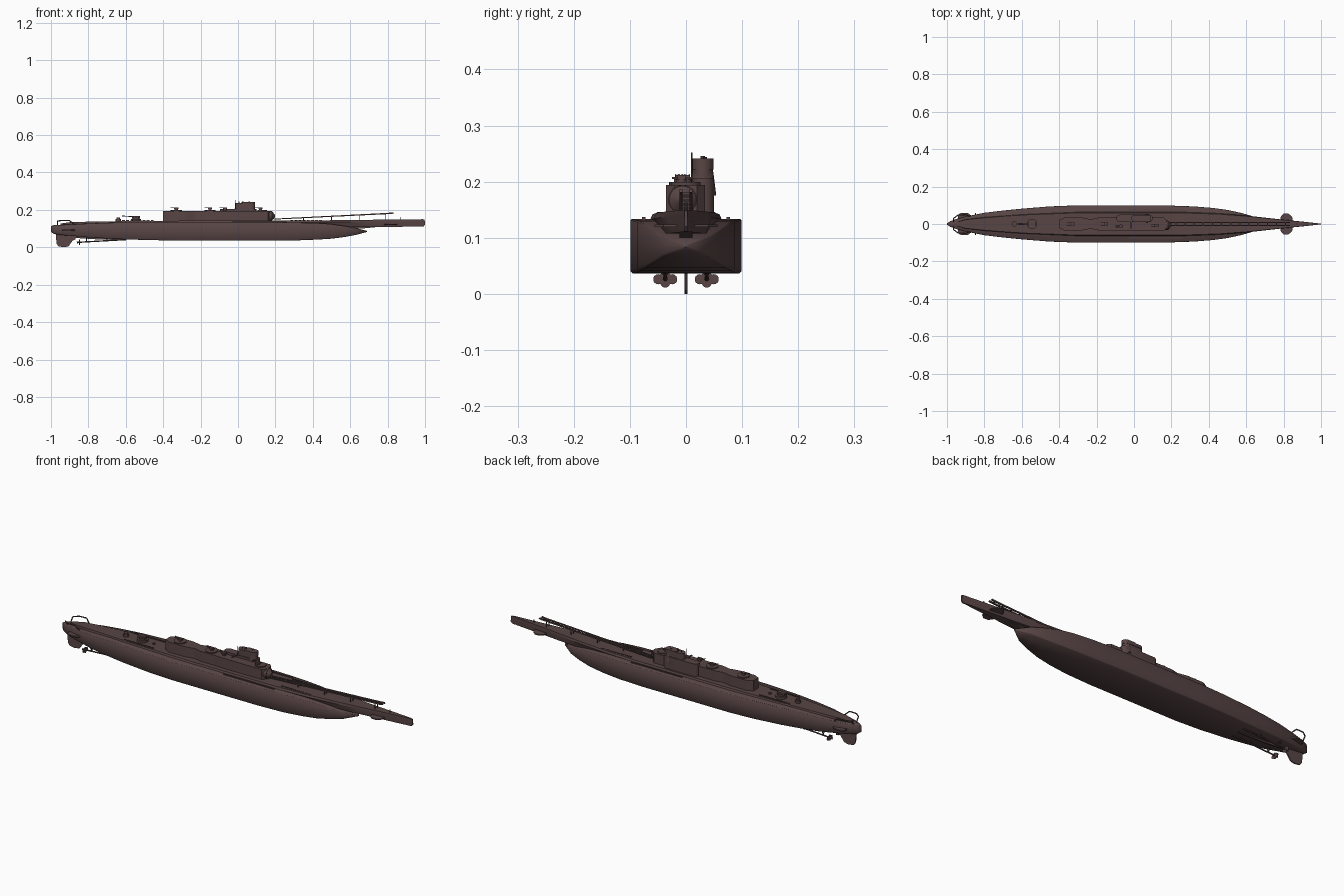
import bpy, bmesh, math
from mathutils import Vector, Matrix

paint = bpy.data.materials.new("dark brown paint")
paint.diffuse_color = (0.098, 0.059, 0.059, 1)


def finish(name, bm, smooth=30):
    bmesh.ops.recalc_face_normals(bm, faces=bm.faces)
    me = bpy.data.meshes.new(name)
    bm.to_mesh(me)
    bm.free()
    me.materials.append(paint)
    ob = bpy.data.objects.new(name, me)
    bpy.context.collection.objects.link(ob)
    bpy.ops.object.select_all(action='DESELECT')
    ob.select_set(True)
    bpy.context.view_layer.objects.active = ob
    if smooth:
        bpy.ops.object.shade_smooth_by_angle(angle=math.radians(smooth))
    return ob


def loft(name, sections, smooth=30):
    bm = bmesh.new()
    rings = [[bm.verts.new(p) for p in s] for s in sections]
    n = len(rings[0])
    for a, b in zip(rings, rings[1:]):
        for i in range(n):
            j = (i + 1) % n
            bm.faces.new((a[i], a[j], b[j], b[i]))
    bm.faces.new(rings[0])
    bm.faces.new(rings[-1])
    return finish(name, bm, smooth)


def box(name, x0, x1, y0, y1, z0, z1):
    return loft(name, [[(x, y0, z0), (x, y1, z0), (x, y1, z1), (x, y0, z1)] for x in (x0, x1)], 0)


def rod(name, a, b, r, r2=None, n=12):
    a, b = Vector(a), Vector(b)
    d = b - a
    bm = bmesh.new()
    m = Matrix.Translation((a + b) / 2) @ d.to_track_quat('Z', 'Y').to_matrix().to_4x4()
    bmesh.ops.create_cone(bm, cap_ends=True, segments=n, radius1=r, radius2=r if r2 is None else r2,
                          depth=d.length, matrix=m)
    return finish(name, bm)


def drum(name, x, y, z0, z1, r, r2=None, n=24):
    return rod(name, (x, y, z0), (x, y, z1), r, r2, n)


def plate(name, outline, axis, c0, c1, smooth=0):
    """Extrude a 2D outline along z (xy outline) or y (xz outline)."""
    f = (lambda p, c: (p[0], p[1], c)) if axis == 'z' else (lambda p, c: (p[0], c, p[1]))
    return loft(name, [[f(p, c) for p in outline] for c in (c0, c1)], smooth)


def capsule(x0, x1, y, r, n=10):
    pts = []
    for cx, s in ((x1 - r, -90), (x0 + r, 90)):
        for i in range(n + 1):
            t = math.radians(s + 180 * i / n)
            pts.append((cx + r * math.cos(t), y + r * math.sin(t)))
    return pts


# Main hull: broad box-like section tapering to both ends (x, half width, bottom, top)
hull = [(-1, .003, .082, .113), (-.985, .014, .072, .118), (-.95, .027, .066, .12), (-.9, .04, .062, .122),
        (-.8, .06, .053, .127), (-.7, .072, .047, .131), (-.6, .082, .042, .133), (-.45, .094, .038, .133),
        (-.32, .099, .036, .133), (.18, .099, .036, .133), (.32, .094, .037, .132), (.42, .086, .041, .13),
        (.5, .075, .046, .124), (.57, .06, .055, .114), (.63, .043, .066, .103), (.69, .004, .082, .088)]


def hull_ring(x, w, b, t):
    c, h = min(.004, w * .3), (t - b)
    half = [(w - c, b), (w, b + c), (w, b + h * .5), (w, t - c * .5), (w - c * .5, t)]
    return [(x, y, z) for y, z in half] + [(x, -y, z) for y, z in reversed(half)]


loft("main_hull", [hull_ring(*s) for s in hull], 80)

# Deck casing and long knife-like bow (x, half width, bottom, top)
casing = [(-.95, .01, .11, .127), (-.9, .025, .11, .134), (-.8, .036, .11, .137), (-.6, .052, .11, .14),
          (-.3, .064, .11, .142), (.25, .064, .11, .142), (.45, .057, .11, .144), (.6, .045, .108, .146),
          (.7, .034, .108, .147), (.8, .023, .109, .148), (.9, .013, .11, .149), (.99, .003, .111, .15)]
loft("deck_casing", [[(x, -w * .8, b), (x, w * .8, b), (x, w, t - .01), (x, w * .93, t),
                      (x, -w * .93, t), (x, -w, t - .01)] for x, w, b, t in casing])
plate("stem", [(.975, .11), (.992, .111), (1, .12), (.998, .148), (.975, .15)], 'y', -.003, .003)
# Keel of the bow sloping down onto the hull nose
plate("bow_keel", [(.4, .12), (.78, .112), (.66, .1), (.55, .095), (.4, .08)], 'y', -.012, .012)

# Hangar deckhouse with rounded gun platforms
plate("deckhouse", [(-.4, -.02), (-.37, -.035), (-.28, -.035), (-.23, -.025), (-.19, -.034), (-.11, -.034),
                    (-.06, -.036), (.16, -.036), (.175, -.02), (.175, .02), (.16, .034), (-.11, .034),
                    (-.19, .034), (-.23, .025), (-.28, .035), (-.37, .035), (-.4, .02)], 'z', .138, .194)
rod("hangar_door", (.165, -.006, .168), (.182, -.006, .168), .026, n=24)
rod("hangar_door_cone", (.182, -.006, .168), (.198, -.006, .168), .024, .006, 24)
for x, r in ((-.33, .03), (-.15, .03), (.13, .026)):
    drum("gun_platform", x, 0, .19, .199, r)


def gun(x, y, z, s=1.0):
    drum("gun_pedestal", x, y, z, z + .008 * s, .009 * s)
    box("gun_mount", x - .011 * s, x + .011 * s, y - .007 * s, y + .007 * s, z + .006 * s, z + .014 * s)
    for dy in (-.006, 0, .006):
        rod("gun_barrel", (x, y + dy * s, z + .011 * s), (x - .03 * s, y + dy * s, z + .014 * s), .0014 * s, n=6)


for x, y in ((-.33, 0), (-.15, 0), (-.07, -.012), (.12, -.008)):
    gun(x, y, .198)

# Conning tower offset to port, with bridge and masts
plate("tower_fairing", capsule(-.095, .1, .03, .02), 'z', .14, .206, 30)
plate("tower_trunk", capsule(-.015, .09, .03, .017), 'z', .2, .222, 30)
plate("bridge", capsule(-.015, .092, .03, .019), 'z', .222, .238, 30)
plate("bridge_roof", capsule(.02, .092, .03, .019), 'z', .237, .241, 30)
drum("bridge_skirt", .07, .03, .175, .222, .024, .018)
for x, y, z, r in ((-.012, .01, .252, .0015), (.005, .03, .246, .003), (.025, .03, .246, .004), (.06, .034, .244, .003)):
    drum("periscope", x, y, .2, z, r, n=8)
box("lookout_arm", -.02, -.012, -.025, .012, .205, .208)

# Aircraft launching ramp rising toward the bow
for s in (-1, 1):
    plate("ramp_rail", [(.19, .148), (.82, .178), (.835, .181), (.83, .187), (.8, .184), (.19, .153)], 'y',
          s * .009 - .003, s * .009 + .003)
for i in range(13):
    x = .22 + i * .049
    z = .148 + (x - .19) * .0476
    box("ramp_crossbar", x, x + .006, -.01, .01, z, z + .003)
for x in (.35, .5, .65, .79):
    for y in (-.009, .009):
        drum("ramp_post", x, y, .14, .149 + (x - .19) * .0476, .002, n=6)
drum("bow_post", .87, 0, .145, .163, .0025, n=8)

# Aft deck gun, hatch and small fittings
drum("deck_gun_ring", -.545, 0, .135, .152, .027)
drum("deck_gun_base", -.545, 0, .15, .16, .018)
box("deck_gun_mount", -.568, -.525, -.009, .009, .155, .168)
rod("deck_gun_barrel", (-.54, 0, .164), (-.62, 0, .167), .003, .002)
drum("aft_hatch", -.64, 0, .135, .15, .014)
drum("aft_hatch_lid", -.64, 0, .15, .158, .01)
drum("capstan", -.48, 0, .138, .147, .008)
for x0 in (-.62, .28):
    for i in range(8):
        for s in (-1, 1):
            x = x0 + i * .022
            box("deck_vent", x, x + .015, s * .044 - .003, s * .044 + .003, .138, .146)
# Long side rails on the hull shoulders
for s in (-1, 1):
    box("shoulder_rail", -.03, .26, s * .075 - .003, s * .075 + .003, .13, .137)

# Folding bow planes, stern planes, rudder, shafts and propellers
for s in (-1, 1):
    plate("bow_plane", [(.78, s * .012), (.785, s * .04), (.8, s * .055), (.825, s * .056), (.845, s * .04),
                        (.85, s * .012)], 'z', .119, .124)
    plate("stern_plane", [(-.94, s * .015), (-.94, s * .05), (-.925, s * .06), (-.89, s * .06), (-.87, s * .045),
                          (-.86, s * .02)], 'z', .088, .094)
    path = [(-.965, s * .012, .118), (-.965, s * .03, .141), (-.94, s * .048, .143), (-.9, s * .05, .143),
            (-.875, s * .04, .12)]
    for a, b in zip(path, path[1:]):
        rod("stern_guard", a, b, .003, n=8)
    y = s * .037
    rod("propeller_shaft", (-.85, y, .027), (-.6, y, .041), .0035)
    rod("propeller_hub", (-.862, y, .026), (-.835, y, .028), .005, .004)
    for x in (-.81, -.7):
        for dy in (-.014, .01):
            rod("shaft_strut", (x, y, .031), (x, y + dy, .06), .0025, n=6)
    for k in range(4):
        t = k * math.pi / 2
        cy, cz = y + .0125 * math.cos(t), .026 + .006 * math.sin(t)
        rod("propeller_blade", (-.849, cy, cz), (-.845, cy, cz), .009, n=14)
plate("rudder", [(-.975, .075), (-.97, .02), (-.96, .005), (-.93, 0), (-.905, .006), (-.885, .035), (-.87, .042),
                 (-.86, .07)], 'y', -.003, .003)
plate("skeg", [(-.9, .07), (-.87, .05), (-.75, .042), (-.6, .038), (-.6, .05)], 'y', -.004, .004)
